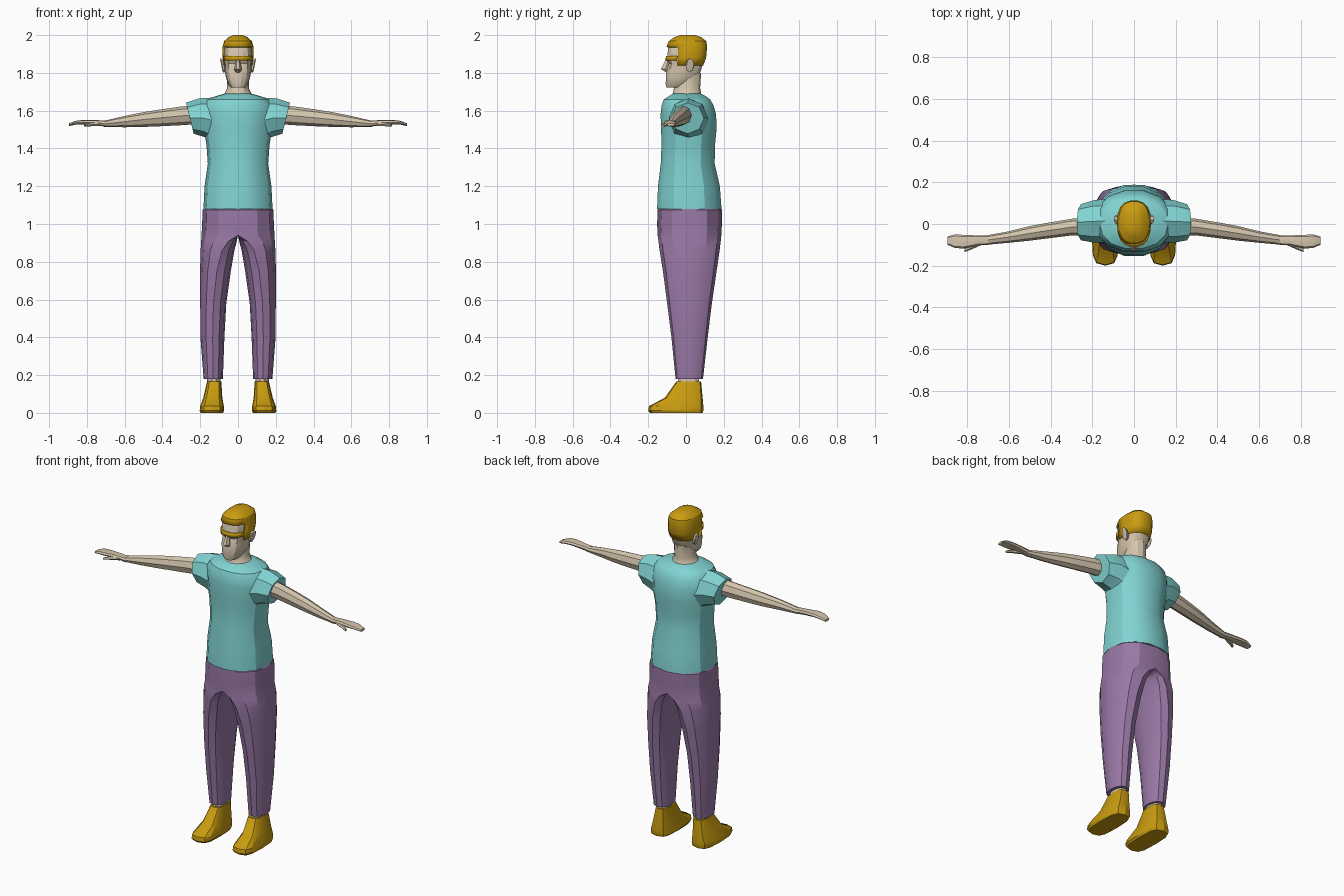
import bpy, bmesh, math
from mathutils import Vector


def material(name, rgb):
    m = bpy.data.materials.new(name)
    m.diffuse_color = (*rgb, 1)
    return m


SKIN = material("skin", (0.66, 0.56, 0.42))
TEAL = material("teal_cloth", (0.22, 0.66, 0.65))
PURPLE = material("purple_cloth", (0.32, 0.19, 0.38))
GOLD = material("gold", (0.58, 0.33, 0.005))


def oval(c, u, v, n=12, p=1.0, u_neg=None):
    """Ring of points around c; p < 1 makes it boxier, u_neg sizes the -u half."""
    c, u, v = Vector(c), Vector(u), Vector(v)
    u_neg = u if u_neg is None else Vector(u_neg)
    pts = []
    for i in range(n):
        a = 2 * math.pi * i / n
        co, si = round(math.cos(a), 6), round(math.sin(a), 6)
        cx = math.copysign(abs(co) ** p, co)
        sy = math.copysign(abs(si) ** p, si)
        pts.append(c + (u if co >= 0 else u_neg) * cx + v * sy)
    return pts


def flat_ring(z, x0, x1, y0, y1, n=12, p=1.0):
    return oval(((x0 + x1) / 2, (y0 + y1) / 2, z), ((x1 - x0) / 2, 0, 0),
                (0, (y1 - y0) / 2, 0), n, p)


def side_ring(x, y0, y1, z0, z1, n=8, tilt=0.0, p=1.0):
    return oval((x, (y0 + y1) / 2, (z0 + z1) / 2), (0, (y1 - y0) / 2, 0),
                (tilt, 0, (z1 - z0) / 2), n, p)


def loft(name, rings, mat, mirror=False, keep=None, thick=0.0, angle=28):
    """Skin the rings, cap both ends, and optionally keep only some faces."""
    bm = bmesh.new()
    rows = [[bm.verts.new(p) for p in r] for r in rings]
    n = len(rows[0])
    for a, b in zip(rows, rows[1:]):
        for i in range(n):
            j = (i + 1) % n
            bm.faces.new((a[i], a[j], b[j], b[i]))
    bm.faces.new(rows[0][::-1])
    bm.faces.new(rows[-1])
    bmesh.ops.recalc_face_normals(bm, faces=bm.faces)
    if keep:
        drop = [f for f in bm.faces if not keep(f)]
        bmesh.ops.delete(bm, geom=drop, context='FACES')
    me = bpy.data.meshes.new(name)
    bm.to_mesh(me)
    bm.free()
    me.materials.append(mat)
    for f in me.polygons:
        f.use_smooth = True
    me.set_sharp_from_angle(angle=math.radians(angle))
    ob = bpy.data.objects.new(name, me)
    bpy.context.collection.objects.link(ob)
    if thick:
        s = ob.modifiers.new("thickness", 'SOLIDIFY')
        s.thickness, s.offset = thick, -1
    if mirror:
        ob.modifiers.new("mirror", 'MIRROR')
    return ob


# Shirt body: z, half width, front, back
shirt = [(1.08, .183, -.157, .192), (1.2, .177, -.152, .183), (1.32, .16, -.137, .155),
         (1.42, .167, -.133, .157), (1.5, .18, -.135, .165), (1.58, .187, -.138, .163),
         (1.63, .185, -.132, .148), (1.66, .165, -.12, .13), (1.678, .115, -.092, .105),
         (1.69, .07, -.07, .08)]
loft("shirt", [flat_ring(z, -w, w, a, b, 14, .9) for z, w, a, b in shirt], TEAL)

# Sleeves flare out to a slanted cuff
loft("sleeve", [side_ring(.12, -.09, .12, 1.42, 1.67, tilt=.0),
                side_ring(.19, -.09, .115, 1.46, 1.665, tilt=.015),
                side_ring(.255, -.078, .095, 1.478, 1.642, tilt=.02)], TEAL, True)

# Arms: x, y range, z range
arm = [(.2, -.055, .035, 1.53, 1.63), (.3, -.055, .025, 1.523, 1.622),
       (.42, -.07, .005, 1.517, 1.605), (.5, -.08, -.01, 1.514, 1.592),
       (.6, -.09, -.035, 1.512, 1.572), (.71, -.1, -.055, 1.514, 1.546)]
loft("arm", [side_ring(*r) for r in arm], SKIN, True)
hand = [(.69, -.099, -.056, 1.514, 1.547), (.75, -.103, -.055, 1.522, 1.55),
        (.82, -.118, -.052, 1.527, 1.551), (.86, -.115, -.05, 1.526, 1.546),
        (.895, -.1, -.06, 1.518, 1.533)]
loft("hand", [side_ring(*r, p=.8) for r in hand], SKIN, True)
thumb = [(.73, -.1, -.075, 1.518, 1.54), (.785, -.124, -.095, 1.516, 1.535),
         (.815, -.135, -.117, 1.514, 1.526)]
loft("thumb", [side_ring(*r, n=6) for r in thumb], SKIN, True)

# Trousers, one half mirrored: z, centre x, outer width, inner width, front, back
legs = [(.18, .132, .05, .052, -.055, .09), (.4, .134, .065, .062, -.077, .115),
        (.58, .13, .07, .068, -.1, .137), (.75, .112, .089, .074, -.122, .162),
        (.86, .085, .113, .066, -.14, .178), (.91, .05, .145, .044, -.146, .184),
        (.94, 0, .193, 0, -.15, .187), (1.0, 0, .19, 0, -.153, .19),
        (1.075, 0, .187, 0, -.15, .19), (1.088, 0, .178, 0, -.14, .18)]
loft("trousers", [oval((c, (a + b) / 2, z), (o, 0, 0), (0, (b - a) / 2, 0), 12, .88, (i, 0, 0))
                  for z, c, o, i, a, b in legs], PURPLE, True,
     keep=lambda f: any(v.co.x > 1e-4 for v in f.verts))

# Ankles and shoes
loft("ankle", [flat_ring(z, .093, .163, -.045, .073, 10) for z in (.12, .21)], SKIN, True)
shoe = [(0, .08, .198, -.19, .088), (.012, .073, .203, -.2, .092),
        (.036, .075, .2, -.196, .092), (.08, .083, .184, -.112, .088),
        (.165, .088, .164, -.052, .08)]
loft("shoe", [flat_ring(*r, n=12, p=.6) for r in shoe], GOLD, True)

# Neck and head: z, half width, front, back
neck = [(1.665, .1, -.085, .095), (1.69, .072, -.07, .08), (1.72, .057, -.064, .075),
        (1.8, .057, -.05, .08)]
loft("neck", [flat_ring(z, -w, w, a, b) for z, w, a, b in neck], SKIN)
head = [(1.722, .036, -.105, .0), (1.74, .052, -.109, .03), (1.775, .064, -.108, .06),
        (1.81, .07, -.105, .08), (1.85, .073, -.092, .092), (1.87, .076, -.102, .098),
        (1.93, .075, -.097, .104), (1.965, .066, -.08, .098), (1.985, .04, -.045, .065)]
loft("head", [flat_ring(z, -w, w, a, b, 14, .8) for z, w, a, b in head], SKIN)

# Nose: narrow at the bridge, deepest just above its base
loft("nose", [flat_ring(1.803, -.017, .017, -.108, -.08, 6),
              flat_ring(1.82, -.02, .02, -.136, -.08, 6),
              flat_ring(1.872, -.009, .009, -.108, -.08, 6)], SKIN)

# Ears
loft("ear", [side_ring(.065, .0, .035, 1.805, 1.865, tilt=.0),
             side_ring(.084, -.002, .042, 1.802, 1.876, tilt=.006),
             side_ring(.09, .004, .042, 1.815, 1.876, tilt=.006)], SKIN, True)

# Hair: a cap with the face opening left out
hair = [(1.838, .077, -.1, .092), (1.88, .081, -.104, .108), (1.938, .082, -.104, .113),
        (1.968, .073, -.093, .109), (1.99, .048, -.06, .08), (2.0, .025, -.03, .05)]


def hair_face(f):
    c = f.calc_center_median()
    return c.z > 1.936 or (c.y > -.04 and c.z > 1.84)


loft("hair", [flat_ring(z, -w, w, a, b, 18, .8) for z, w, a, b in hair], GOLD,
     keep=hair_face, thick=.012)

# Eyebrows: a strip wrapped across the forehead
brow = [(1.865, .079, -.109, .1), (1.89, .08, -.108, .1)]
loft("eyebrows", [flat_ring(z, -w, w, a, b, 18, .8) for z, w, a, b in brow], GOLD,
     keep=lambda f: len(f.verts) == 4 and f.calc_center_median().y < -.055, thick=.009)
